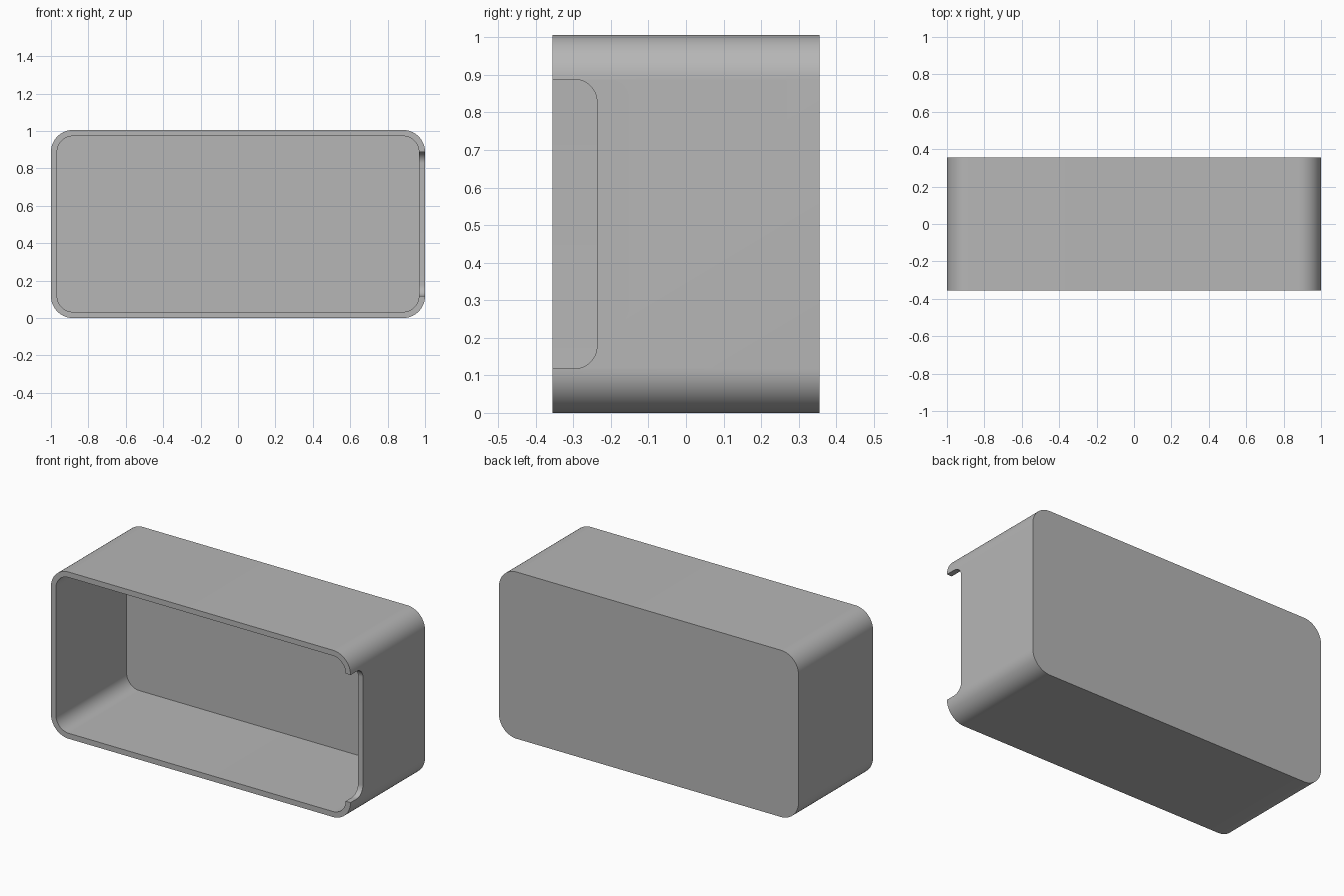
import bpy, bmesh, math
from mathutils import Matrix

cube = bpy.data.objects.get("Cube")
if cube:
    bpy.data.objects.remove(cube, do_unlink=True)

WIDTH, DEPTH, HEIGHT = 2.0, 0.71, 1.006
WALL, RADIUS = 0.033, 0.118
MID = HEIGHT / 2

grey = bpy.data.materials.new("grey")
grey.use_nodes = True
colour = (0.47, 0.47, 0.47, 1)
grey.diffuse_color = colour
grey.node_tree.nodes["Principled BSDF"].inputs["Base Color"].default_value = colour


def rounded_prism(name, w, h, r, start, end, steps=16):
    """Rounded w x h rectangle in the XZ plane, extruded along y."""
    bm = bmesh.new()
    ring = []
    corners = [(1, 1), (-1, 1), (-1, -1), (1, -1)]
    for quarter, (sx, sz) in enumerate(corners):
        for i in range(steps + 1):
            a = math.pi / 2 * (quarter + i / steps)
            ring.append(bm.verts.new((sx * (w / 2 - r) + r * math.cos(a), start,
                                      sz * (h / 2 - r) + r * math.sin(a))))
    face = bm.faces.new(ring)
    extruded = bmesh.ops.extrude_face_region(bm, geom=[face])["geom"]
    verts = [g for g in extruded if isinstance(g, bmesh.types.BMVert)]
    bmesh.ops.translate(bm, verts=verts, vec=(0, end - start, 0))
    bmesh.ops.recalc_face_normals(bm, faces=bm.faces)
    mesh = bpy.data.meshes.new(name)
    bm.to_mesh(mesh)
    bm.free()
    mesh.materials.append(grey)
    obj = bpy.data.objects.new(name, mesh)
    bpy.context.collection.objects.link(obj)
    return obj


# Solid outer body
body = rounded_prism("box_shell", WIDTH, HEIGHT, RADIUS, -DEPTH / 2, DEPTH / 2)
body.data.transform(Matrix.Translation((0, 0, MID)))

# Cavity open to the front, leaving a back wall
cavity = rounded_prism("cavity_cutter", WIDTH - 2 * WALL, HEIGHT - 2 * WALL,
                       RADIUS - WALL, -DEPTH, DEPTH / 2 - 0.036)
cavity.data.transform(Matrix.Translation((0, 0, MID)))

# Rounded notch through the front edge of the left wall
notch = rounded_prism("notch_cutter", 0.4, 0.77, 0.06, -0.05, 0.15)
notch.data.transform(Matrix.Translation((0.98, -0.237 - 0.2, MID))
                     @ Matrix.Rotation(-math.pi / 2, 4, "Z"))

bpy.context.view_layer.objects.active = body
body.select_set(True)
for cutter in (cavity, notch):
    cutter.hide_render = True
    mod = body.modifiers.new(cutter.name, "BOOLEAN")
    mod.operation = "DIFFERENCE"
    mod.solver = "EXACT"
    mod.object = cutter
    bpy.ops.object.modifier_apply(modifier=mod.name)
    bpy.data.objects.remove(cutter, do_unlink=True)

bpy.ops.object.shade_smooth_by_angle(angle=math.radians(30))
